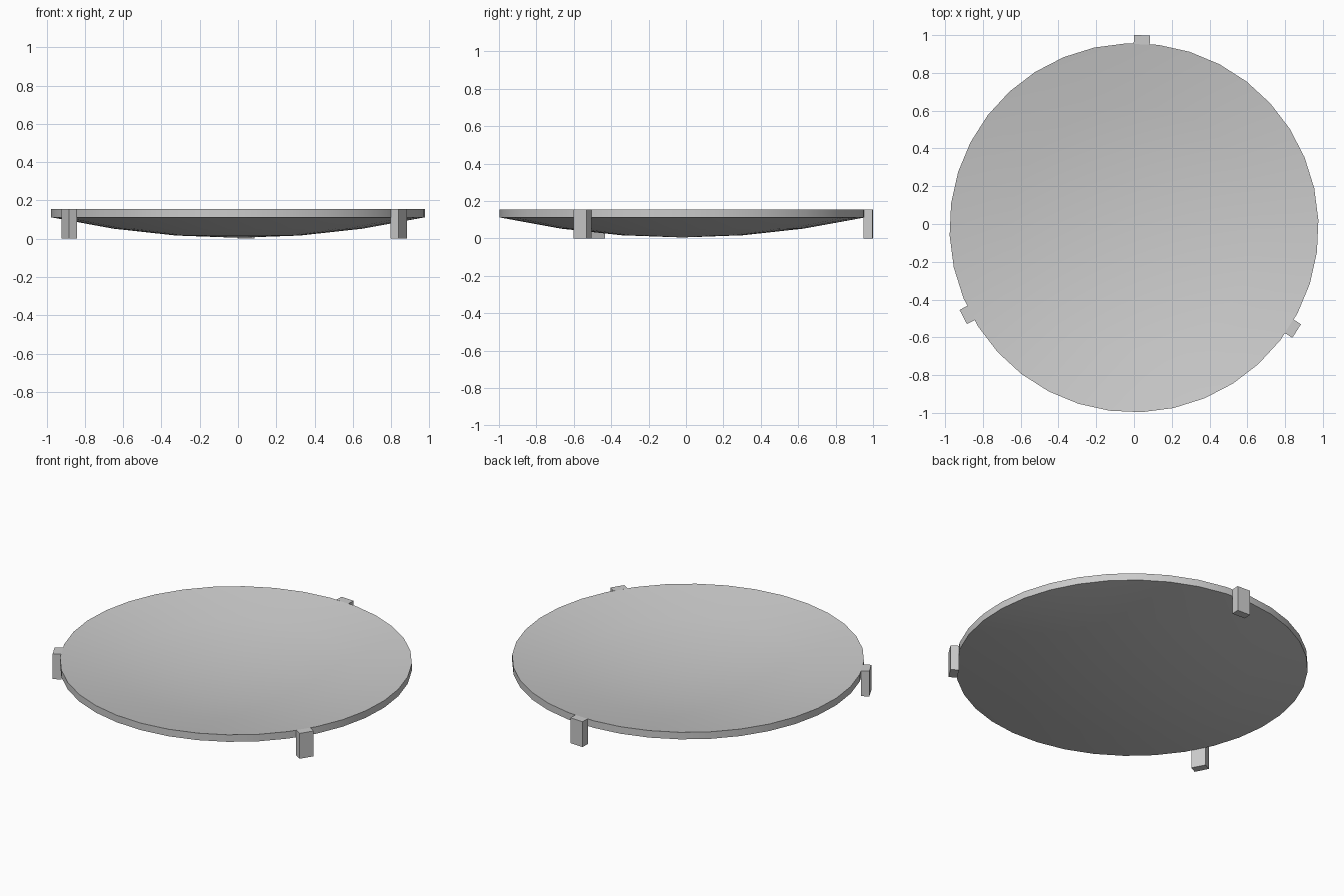
import bpy, bmesh, math
from mathutils import Matrix, Vector

cube = bpy.data.objects.get("Cube")
if cube:
    bpy.data.objects.remove(cube)

# Proportions
SIDES, RINGS = 36, 3
RADIUS, THICKNESS = 0.977, 0.043
BASE_Z, DEPTH = 0.005, 0.107
CENTRE = Vector((0, -0.02, 0))
TURN = math.radians(2.4)
TOP_Z = BASE_Z + DEPTH + THICKNESS

grey = bpy.data.materials.new("plain grey")
grey.use_nodes = True
colour = (0.6, 0.6, 0.6, 1)
grey.diffuse_color = colour
grey.node_tree.nodes["Principled BSDF"].inputs["Base Color"].default_value = colour


def add_object(name, bm):
    bmesh.ops.recalc_face_normals(bm, faces=bm.faces)
    mesh = bpy.data.meshes.new(name)
    bm.to_mesh(mesh)
    bm.free()
    mesh.materials.append(grey)
    obj = bpy.data.objects.new(name, mesh)
    obj.location = CENTRE
    bpy.context.collection.objects.link(obj)
    return obj


# Shallow dish: a parabolic profile, underside then upper side, spun around z
bm = bmesh.new()
steps = [i / RINGS for i in range(RINGS + 1)]
under = [(RADIUS * t, 0, BASE_Z + DEPTH * t * t) for t in steps]
upper = [(x, 0, z + THICKNESS) for x, y, z in reversed(under)]
verts = [bm.verts.new(p) for p in under + upper]
edges = [bm.edges.new(pair) for pair in zip(verts, verts[1:])]
bmesh.ops.spin(bm, geom=verts + edges, cent=(0, 0, 0), axis=(0, 0, 1),
               angle=math.tau, steps=SIDES, use_duplicate=False)
bmesh.ops.remove_doubles(bm, verts=bm.verts, dist=0.0005)
bmesh.ops.rotate(bm, verts=bm.verts, matrix=Matrix.Rotation(TURN, 3, "Z"))
dish = add_object("dish", bm)
bpy.ops.object.select_all(action="DESELECT")
dish.select_set(True)
bpy.context.view_layer.objects.active = dish
bpy.ops.object.shade_smooth_by_angle(angle=math.radians(30))

# Three upright clips standing against the rim
for name, degrees in (("back_clip", 90), ("right_clip", 210), ("left_clip", 330)):
    bm = bmesh.new()
    bmesh.ops.create_cube(bm, size=1)
    bmesh.ops.scale(bm, verts=bm.verts, vec=(0.048, 0.085, TOP_Z))
    bmesh.ops.translate(bm, verts=bm.verts, vec=(0.996, 0, TOP_Z / 2))
    bmesh.ops.rotate(bm, verts=bm.verts,
                     matrix=Matrix.Rotation(math.radians(degrees) - TURN, 3, "Z"))
    add_object(name, bm)
